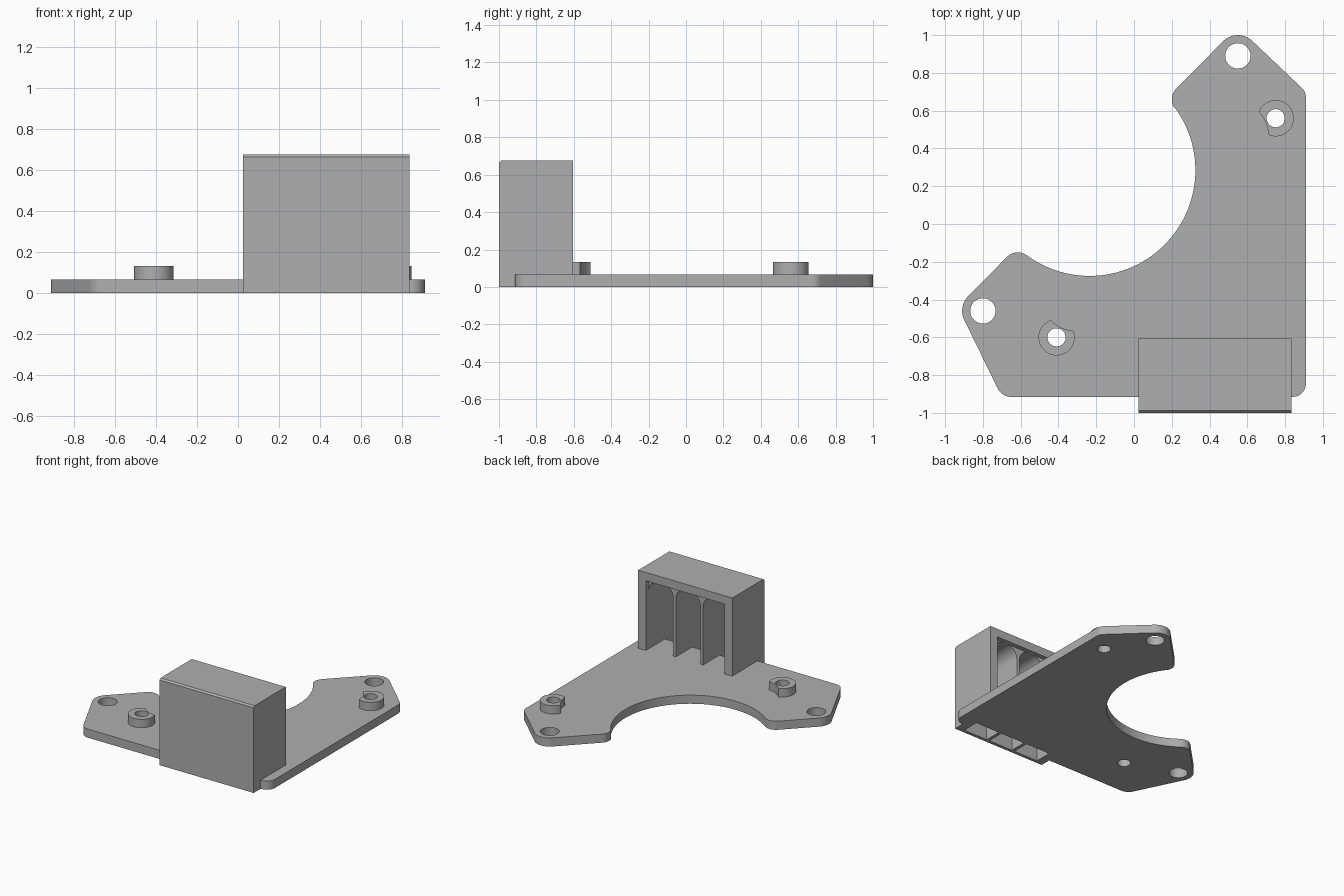
import bpy
import bmesh
from math import cos, sin, radians, hypot

if "Cube" in bpy.data.objects:
    bpy.data.objects.remove(bpy.data.objects["Cube"], do_unlink=True)

grey = bpy.data.materials.new("matte grey")
grey.use_nodes = True
GREY = (0.43, 0.43, 0.43, 1)
grey.diffuse_color = GREY
grey.node_tree.nodes["Principled BSDF"].inputs["Base Color"].default_value = GREY


def arc(cx, cy, r, start, end, step=6):
    """Points along an arc, angles in degrees."""
    n = max(3, round(abs(end - start) / step))
    angles = [radians(start + (end - start) * i / n) for i in range(n + 1)]
    return [(cx + r * cos(a), cy + r * sin(a)) for a in angles]


def circle(cx, cy, r):
    return arc(cx, cy, r, 0, 360)[:-1]


def prism(name, loops, low, high, axis="z"):
    """Extrude an outline (first loop) with holes (other loops) along an axis."""
    place = {"x": lambda u, v, w: (w, u, v),
             "y": lambda u, v, w: (u, w, v),
             "z": lambda u, v, w: (u, v, w)}[axis]
    bm = bmesh.new()
    rings = []
    for loop in loops:
        pts = [p for i, p in enumerate(loop)
               if hypot(p[0] - loop[i - 1][0], p[1] - loop[i - 1][1]) > 0.003]
        rings.append([[bm.verts.new(place(u, v, w)) for u, v in pts] for w in (low, high)])
    for side in (0, 1):
        edges = [bm.edges.new((r[side][i - 1], r[side][i]))
                 for r in rings for i in range(len(r[side]))]
        bmesh.ops.triangle_fill(bm, use_beauty=True, edges=edges)
    for bottom, top in rings:
        for i in range(len(bottom)):
            bm.faces.new((bottom[i - 1], bottom[i], top[i], top[i - 1]))
    bmesh.ops.recalc_face_normals(bm, faces=bm.faces[:])
    mesh = bpy.data.meshes.new(name)
    bm.to_mesh(mesh)
    bm.free()
    mesh.materials.append(grey)
    obj = bpy.data.objects.new(name, mesh)
    bpy.context.collection.objects.link(obj)
    bpy.ops.object.select_all(action="DESELECT")
    obj.select_set(True)
    bpy.context.view_layer.objects.active = obj
    bpy.ops.object.shade_smooth_by_angle(angle=radians(30))
    return obj


# Shared dimensions
THICK = 0.067
EDGE = -0.915
X0, X1, TOP = 0.025, 0.835, 0.675
WALL, RIB = 0.065, 0.025
FRONT, INNER, RIM, BACK = -1.0, -0.975, -0.64, -0.605
width = (X1 - X0 - 2 * WALL - 2 * RIB) / 3
cells = [(X0 + WALL + i * (width + RIB), X0 + WALL + i * (width + RIB) + width)
         for i in range(3)]
bosses = {"left_boss": (0.75, 0.56, 202.5), "right_boss": (-0.41, -0.60, 64.5)}

# Base plate: rounded lobes, large round bite, slots under the housing cells
outline = []
for a, b in cells:
    outline += [(a, EDGE), (a, -0.84), (b, -0.84), (b, EDGE)]
outline += arc(0.84, -0.845, 0.07, -90, 0)
outline += arc(0.84, 0.67, 0.07, 0, 45)
outline += arc(0.55, 0.89, 0.11, 45, 135)
outline += arc(0.28, 0.66, 0.08, 135, 216)
outline += arc(-0.235, 0.285, 0.56, 36, -126.4, 3)
outline += arc(-0.615, -0.23, 0.08, 53.6, 135)
outline += arc(-0.80, -0.46, 0.11, 135, 202)
outline += arc(-0.65, -0.835, 0.08, 202, 270)
holes = [circle(0.55, 0.89, 0.067), circle(-0.80, -0.46, 0.067)]
holes += [circle(x, y, 0.048) for x, y, _ in bosses.values()]
prism("base_plate", [outline] + holes, 0, THICK)

# Screw bosses, each with a shallow concave relief on one side
for name, (x, y, facing) in bosses.items():
    d = radians(facing)
    ring = arc(x, y, 0.096, facing + 43.5, facing + 316.5)
    ring += arc(x + 0.237 * cos(d), y + 0.237 * sin(d), 0.18,
                facing + 201.3, facing + 158.7)
    prism(name, [ring, circle(x, y, 0.048)], THICK, 0.132)

# Housing front panel with a chamfered top edge
prism("housing_front", [[(FRONT, 0), (INNER, 0), (INNER, TOP),
                         (FRONT + 0.012, TOP), (FRONT, TOP - 0.012)]], X0, X1, "x")

# Housing body: three arched cells open at the bottom
ROUND = 0.09
body = [(X1, 0), (X1, TOP), (X0, TOP), (X0, 0)]
crown = TOP - WALL - ROUND
for a, b in cells:
    body += [(a, 0)]
    body += arc(a + ROUND, crown, ROUND, 180, 90)
    body += arc(b - ROUND, crown, ROUND, 90, 0)
    body += [(b, 0)]
prism("housing_cells", [body], INNER, RIM, "y")

# Housing rear rim: one wide rectangular opening
a, b = X0 + WALL, X1 - WALL
rim = [(X1, 0), (X1, TOP), (X0, TOP), (X0, 0),
       (a, 0), (a, TOP - WALL), (b, TOP - WALL), (b, 0)]
prism("housing_rear_rim", [rim], RIM, BACK, "y")
